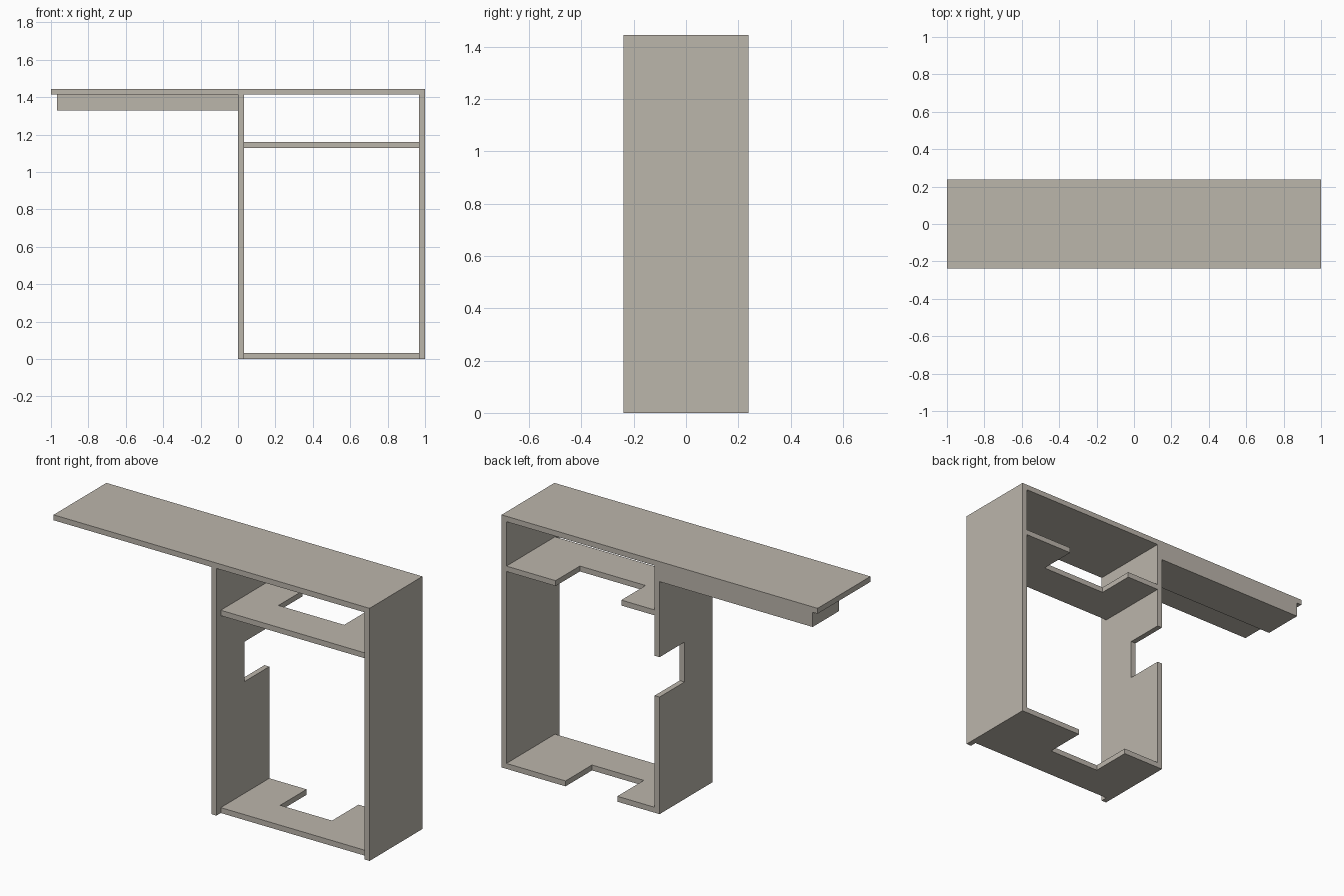
import bpy, bmesh
from mathutils import Vector

if "Cube" in bpy.data.objects:
    bpy.data.objects.remove(bpy.data.objects["Cube"])

board = bpy.data.materials.new("warm grey board")
board.diffuse_color = (0.50, 0.465, 0.41, 1)
board.use_nodes = True
board.node_tree.nodes["Principled BSDF"].inputs["Base Color"].default_value = board.diffuse_color

T = 0.031           # board thickness
D = 0.239           # half depth
TOP = 1.445         # overall height


def prism(name, outline, offset):
    """Extrude a closed outline of 3D points along an offset vector."""
    bm = bmesh.new()
    face = bm.faces.new([bm.verts.new(p) for p in outline])
    new = bmesh.ops.extrude_face_region(bm, geom=[face])["geom"]
    bmesh.ops.translate(bm, vec=Vector(offset),
                        verts=[v for v in new if isinstance(v, bmesh.types.BMVert)])
    bmesh.ops.recalc_face_normals(bm, faces=bm.faces)
    mesh = bpy.data.meshes.new(name)
    bm.to_mesh(mesh)
    bm.free()
    mesh.materials.append(board)
    obj = bpy.data.objects.new(name, mesh)
    bpy.context.collection.objects.link(obj)
    return obj


def box(name, x0, x1, y0, y1, z0, z1):
    return prism(name, [(x0, y0, z0), (x1, y0, z0), (x1, y1, z0), (x0, y1, z0)],
                 (0, 0, z1 - z0))


def notched(a0, a1, y0, n0, n1, ny):
    """Board outline (a, y) with a rectangular notch n0..n1 in its back edge."""
    return [(a0, y0), (a1, y0), (a1, D), (n1, D), (n1, ny), (n0, ny), (n0, D), (a0, D)]


# long top and the plain outer side
box("desk_top", -1, 1, -D, D, TOP - T, TOP)
box("right_side", 1 - T, 1, -D, D, 0, TOP - T)

# inner side with a cable notch at the back
prism("middle_side", [(0, y, z) for z, y in notched(0, TOP - T, -D, 0.67, 0.898, 0.013)],
      (T, 0, 0))

# set-back shelves with notches at the back
for name, z, n0, n1, ny in (("bottom_shelf", 0.0, 0.267, 0.595, 0.0),
                            ("upper_shelf", 1.129, 0.242, 0.658, 0.02)):
    prism(name, [(x, y, z) for x, y in notched(T, 1 - T, -0.2, n0, n1, ny)], (0, 0, T))

# shallow box under the overhanging top
box("under_top_box", -1 + T, 0, 0, D, 1.33, TOP - T)
